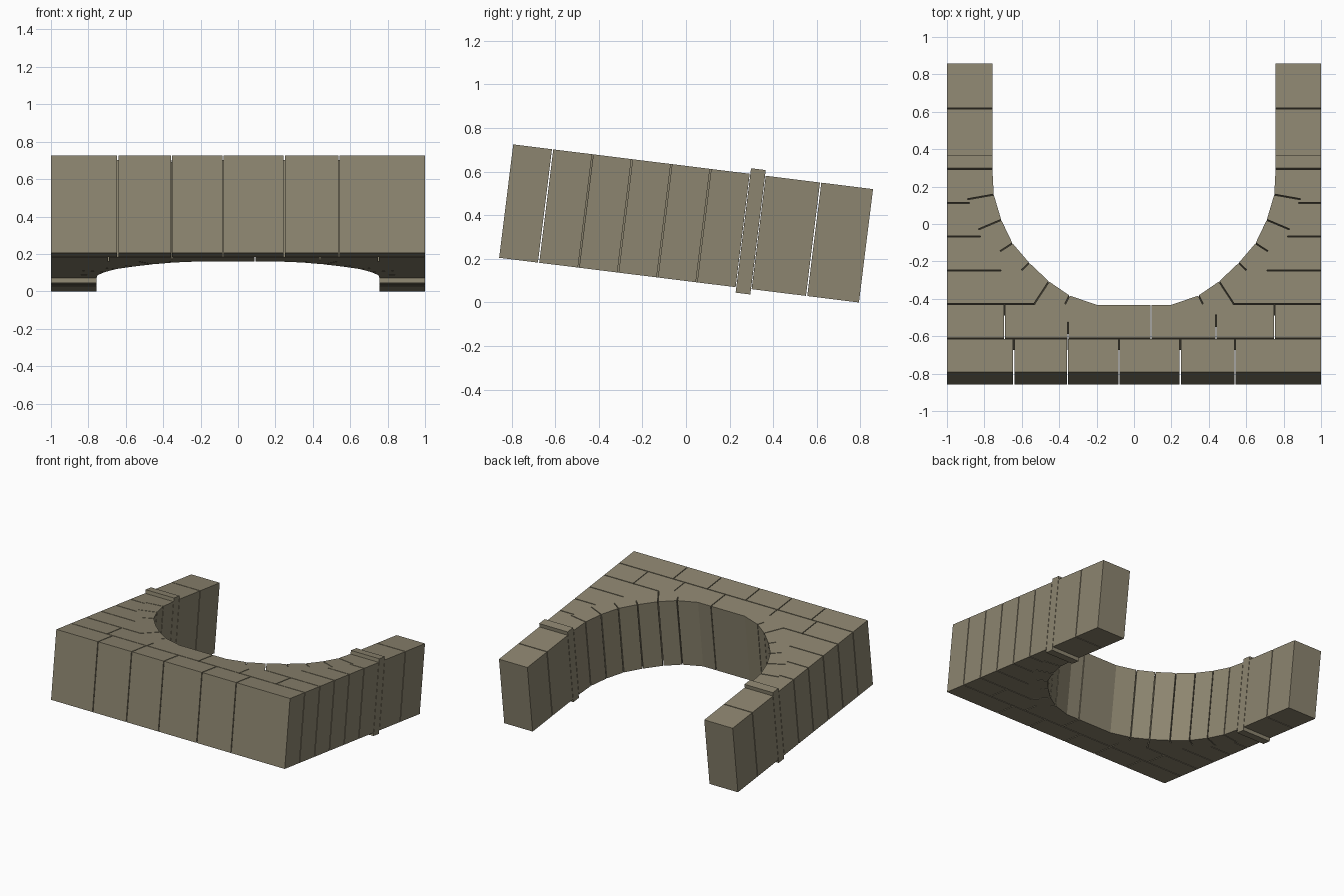
import bpy, bmesh, math
from mathutils import Matrix, Vector

if "Cube" in bpy.data.objects:
    bpy.data.objects.remove(bpy.data.objects["Cube"])

DEPTH = 0.524      # wall thickness
GAP = 0.003        # half width of a joint
TILT = Matrix.Translation((0, -0.857, 0.205)) @ Matrix.Rotation(-math.radians(7.08), 4, 'X')

stone = bpy.data.materials.new("weathered_stone")
stone.use_nodes = True
colour = (0.265, 0.235, 0.16, 1)
stone.diffuse_color = colour
bsdf = next(n for n in stone.node_tree.nodes if n.type == 'BSDF_PRINCIPLED')
bsdf.inputs["Base Color"].default_value = colour
bsdf.inputs["Roughness"].default_value = 0.9


def slab(name, outline, low=0.0, high=DEPTH):
    """Extrude a flat outline through the wall and lean it."""
    bm = bmesh.new()
    face = bm.faces.new([bm.verts.new((x, y, low)) for x, y in outline])
    top = bmesh.ops.extrude_face_region(bm, geom=[face])
    moved = [v for v in top["geom"] if isinstance(v, bmesh.types.BMVert)]
    bmesh.ops.translate(bm, verts=moved, vec=(0, 0, high - low))
    bmesh.ops.recalc_face_normals(bm, faces=bm.faces)
    bm.transform(TILT)
    mesh = bpy.data.meshes.new(name)
    bm.to_mesh(mesh)
    bm.free()
    mesh.materials.append(stone)
    ob = bpy.data.objects.new(name, mesh)
    bpy.context.collection.objects.link(ob)
    return ob


def block(name, x0, x1, y0, y1, low=0.0, high=DEPTH):
    return slab(name, [(x0, y0), (x1, y0), (x1, y1), (x0, y1)], low, high)


def cut_joint(body, start, end):
    """Saw a thin joint right through the body."""
    a, b = Vector(start), Vector(end)
    d = (b - a).normalized()
    side = Vector((-d.y, d.x)) * GAP
    cutter = slab("joint_cutter", [a - side, b - side, b + side, a + side], -0.1, DEPTH + 0.1)
    cutter.hide_render = True
    mod = body.modifiers.new("joint", 'BOOLEAN')
    mod.operation = 'DIFFERENCE'
    mod.solver = 'EXACT'
    mod.object = cutter
    bpy.context.view_layer.objects.active = body
    bpy.ops.object.modifier_apply(modifier=mod.name)
    bpy.data.objects.remove(cutter)


# Top course of six blocks
edges = [-1, -0.643, -0.355, -0.08, 0.247, 0.54, 1]
for i, (left, right) in enumerate(zip(edges, edges[1:])):
    x0 = left + (GAP if i else 0)
    x1 = right - (GAP if i < 5 else 0)
    block(f"top_course_block_{i + 1}", x0, x1, 0, 0.182 - GAP)

# Arch body around the faceted opening
curve = [(0.757, 1.093), (0.75, 0.957), (0.71, 0.821), (0.65, 0.695),
         (0.56, 0.589), (0.455, 0.489), (0.345, 0.413), (0.2, 0.363)]
outline = [(-1, 0.182 + GAP), (1, 0.182 + GAP), (1, 1.093)] + curve
outline += [(-x, y) for x, y in reversed(curve)] + [(-1, 1.093)]
arch = slab("arch_body", outline)

# Mirrored joints: level bed joints, then radial joints of the arch stones
for s in (-1, 1):
    for inner, y in [(0.53, 0.367), (0.71, 0.549), (0.82, 0.731), (0.88, 0.912)]:
        cut_joint(arch, (s * 1.05, y), (s * inner, y))
    for outer, inner in [((0.89, 0.932), curve[1]), ((0.83, 0.77), curve[2]),
                         ((0.715, 0.652), curve[3]), ((0.6, 0.551), curve[4]),
                         ((0.533, 0.369), curve[5]), ((0.368, 0.368), curve[6])]:
        o, i = Vector(outer), Vector(inner)
        tip = i + (i - o).normalized() * 0.03
        cut_joint(arch, (s * o.x, o.y), (s * tip.x, tip.y))

# Upright joints of the second course
for x, bottom in [(-0.693, 0.367), (-0.352, 0.27), (0.09, 0.4), (0.438, 0.31), (0.752, 0.367)]:
    cut_joint(arch, (x, 0.16), (x, bottom))

# Projecting band and pier blocks on both legs
for s, label in [(1, "left"), (-1, "right")]:
    x0, x1 = sorted((s * 0.757, s))
    block(f"{label}_springer_band", x0, x1, 1.096, 1.164, -0.025, 0.55)
    block(f"{label}_upper_pier_block", x0, x1, 1.167, 1.418)
    block(f"{label}_lower_pier_block", x0, x1, 1.424, 1.663)
